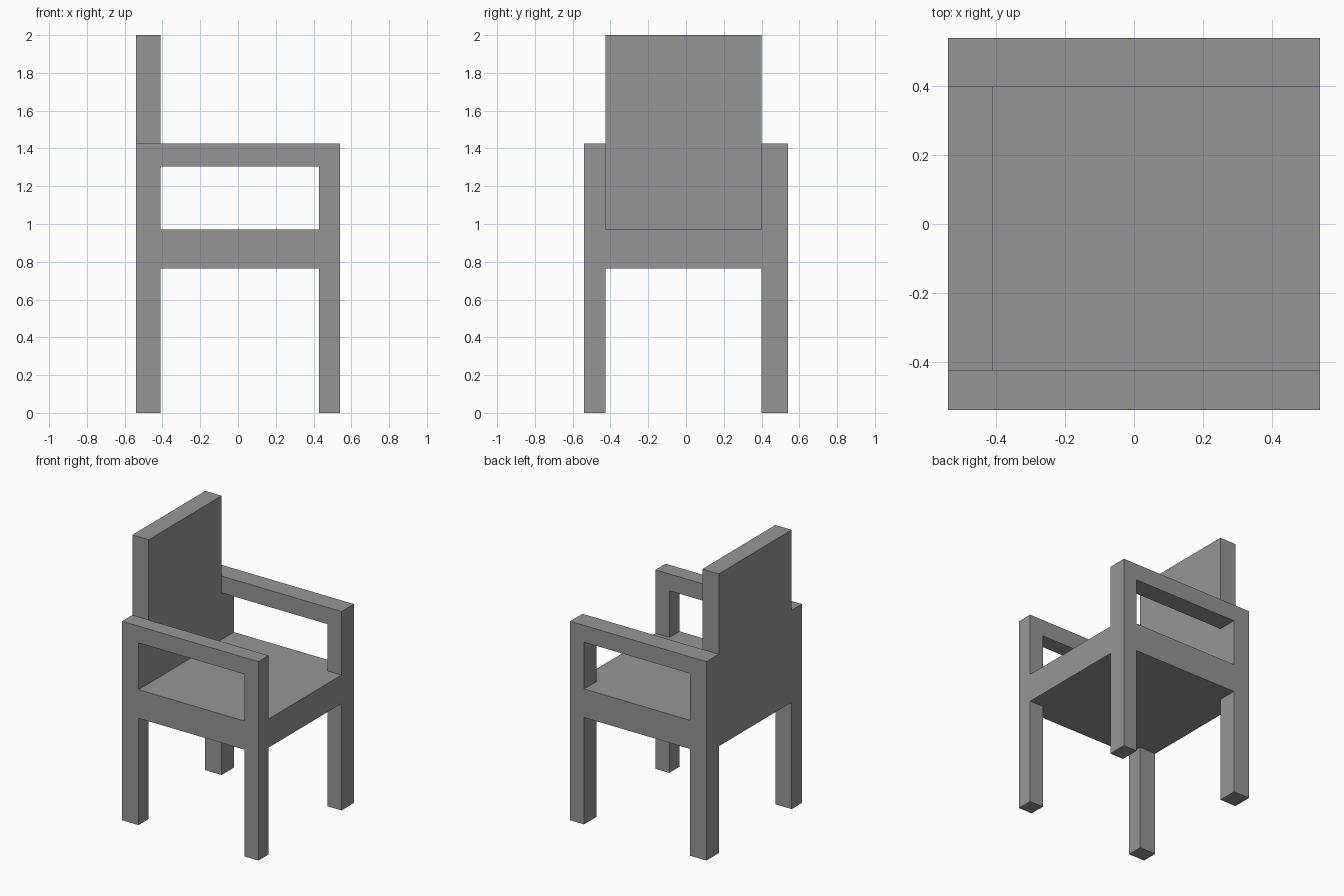
import bpy, bmesh
from math import radians
from mathutils import Vector

cube = bpy.data.objects.get("Cube")
if cube:
    bpy.data.objects.remove(cube, do_unlink=True)

# Plain grey finish
grey = bpy.data.materials.new("grey")
grey.use_nodes = True
colour = (0.305, 0.305, 0.305, 1)
grey.diffuse_color = colour
grey.node_tree.nodes["Principled BSDF"].inputs["Base Color"].default_value = colour

# Levels where the timber changes: back to front, right to left, floor to top
X = (-0.54, -0.41, 0.43, 0.54)
Y = (-0.54, -0.425, 0.40, 0.54)
Z = (0, 0.765, 0.97, 1.305, 1.425, 2)
BACK, MIDDLE, FRONT = range(3)
RIGHT, CENTRE, LEFT = range(3)
ALL = range(3)
SEAT, ARM = 1, 3

filled = set()


def add_part(xs, ys, zs):
    """Claim every block of the frame that a part occupies."""
    filled.update((x, y, z) for x in xs for y in ys for z in zs)


# Seat slab
add_part(ALL, ALL, [SEAT])
# Backrest between the rear posts
add_part([BACK], [CENTRE], range(SEAT, len(Z) - 1))
# Legs that run up into the arm posts, and the armrests, on both sides
for side in (RIGHT, LEFT):
    for end in (BACK, FRONT):
        add_part([end], [side], range(ARM + 1))
    add_part(ALL, [side], [ARM])

# Weld the blocks into one solid, leaving out the faces between neighbours
bm = bmesh.new()
for cell in filled:
    for axis in range(3):
        for step in (0, 1):
            neighbour = list(cell)
            neighbour[axis] += 2 * step - 1
            if tuple(neighbour) in filled:
                continue
            u, v = (axis + 1) % 3, (axis + 2) % 3
            corners = []
            for du, dv in ((0, 0), (1, 0), (1, 1), (0, 1)):
                i = list(cell)
                i[axis] += step
                i[u] += du
                i[v] += dv
                corners.append(bm.verts.new(Vector((X[i[0]], Y[i[1]], Z[i[2]]))))
            bm.faces.new(corners if step else corners[::-1])
bmesh.ops.remove_doubles(bm, verts=bm.verts, dist=0.0001)
bmesh.ops.dissolve_limit(bm, angle_limit=radians(1), verts=bm.verts, edges=bm.edges)
bmesh.ops.recalc_face_normals(bm, faces=bm.faces)

mesh = bpy.data.meshes.new("armchair")
bm.to_mesh(mesh)
bm.free()
mesh.materials.append(grey)
bpy.context.collection.objects.link(bpy.data.objects.new("armchair", mesh))
